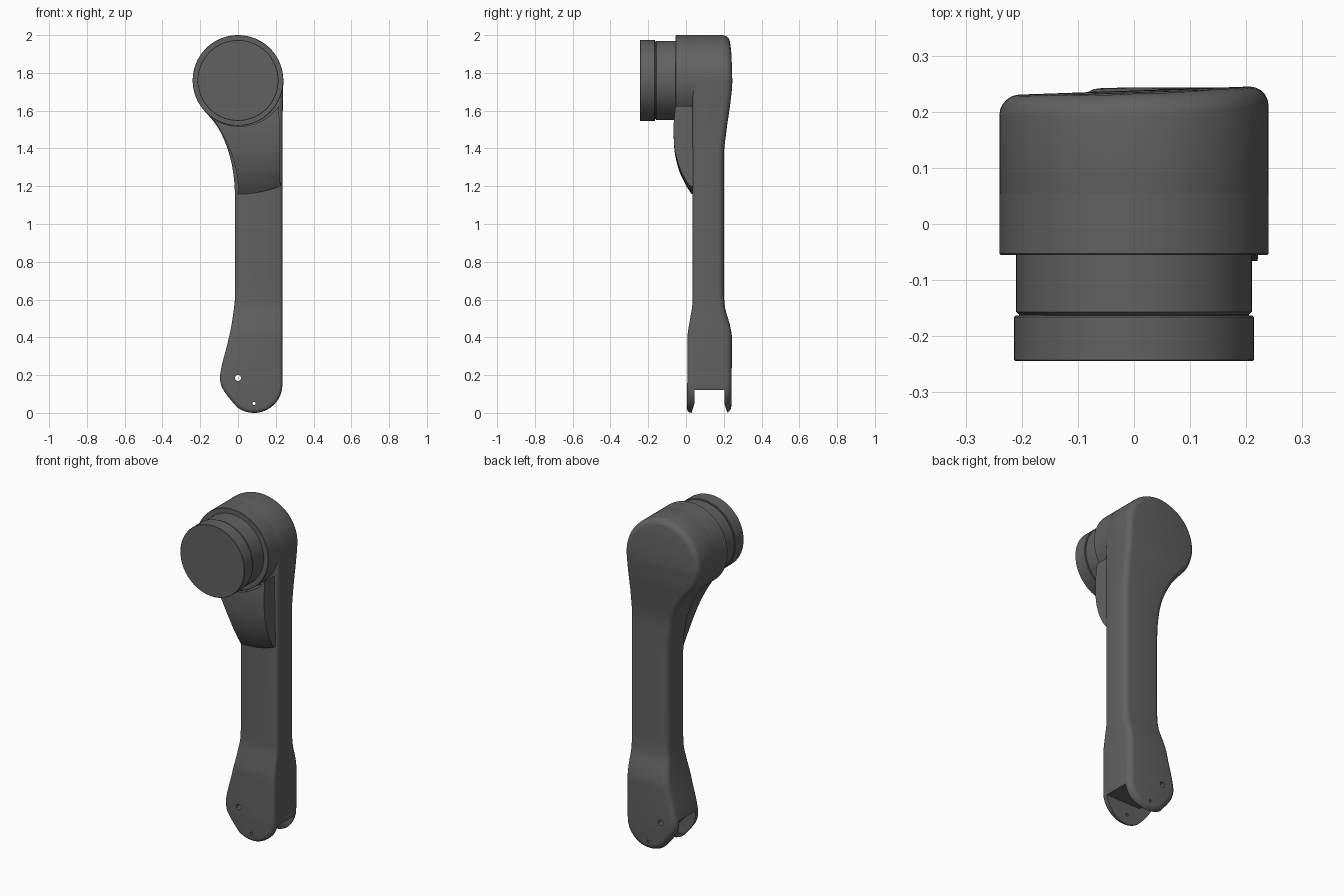
import bpy, bmesh, math
from mathutils import Vector

if "Cube" in bpy.data.objects:
    bpy.data.objects.remove(bpy.data.objects["Cube"])

HZ, R = 1.76, 0.24          # head centre height and radius
dark = bpy.data.materials.new("dark_grey")
dark.diffuse_color = (.12, .12, .12, 1)
dark.use_nodes = True
dark.node_tree.nodes["Principled BSDF"].inputs["Base Color"].default_value = dark.diffuse_color


def curve(pts):
    """Smooth function through (t, value) points."""
    n = len(pts)
    sec = [(pts[i+1][1]-pts[i][1]) / (pts[i+1][0]-pts[i][0]) for i in range(n-1)]
    m = [sec[0]] + [0 if a*b <= 0 else 2*a*b/(a+b) for a, b in zip(sec, sec[1:])] + [sec[-1]]

    def f(t):
        t = min(max(t, pts[0][0]), pts[-1][0])
        i = max(k for k in range(n-1) if pts[k][0] <= t)
        h = pts[i+1][0] - pts[i][0]
        s = (t - pts[i][0]) / h
        return (pts[i][1]*(2*s**3-3*s*s+1) + h*m[i]*(s**3-2*s*s+s)
                + pts[i+1][1]*(3*s*s-2*s**3) + h*m[i+1]*(s**3-s*s))
    return f


def make(name, verts, faces, smooth=True):
    me = bpy.data.meshes.new(name)
    me.from_pydata([tuple(v) for v in verts], [], faces)
    bm = bmesh.new()
    bm.from_mesh(me)
    bmesh.ops.recalc_face_normals(bm, faces=bm.faces)
    bm.to_mesh(me)
    bm.free()
    me.materials.append(dark)
    ob = bpy.data.objects.new(name, me)
    bpy.context.collection.objects.link(ob)
    if smooth:
        shade(ob)
    return ob


def activate(ob):
    bpy.ops.object.select_all(action='DESELECT')
    ob.select_set(True)
    bpy.context.view_layer.objects.active = ob


def shade(ob):
    activate(ob)
    bpy.ops.object.shade_smooth_by_angle(angle=math.radians(32))


def lathe(name, prof, x=0, z=HZ, n=64, smooth=True):
    """Revolve (radius, y) profile about a y-parallel axis, with flat end caps."""
    v = [(x + r*math.cos(2*math.pi*k/n), y, z + r*math.sin(2*math.pi*k/n))
         for r, y in prof for k in range(n)]
    f = [(j*n+k, j*n+(k+1) % n, (j+1)*n+(k+1) % n, (j+1)*n+k)
         for j in range(len(prof)-1) for k in range(n)]
    f += [tuple(range(n)), tuple(range((len(prof)-1)*n, len(prof)*n))]
    return make(name, v, f, smooth)


def prism(name, ring_a, ring_b):
    n = len(ring_a)
    f = [(i, (i+1) % n, n+(i+1) % n, n+i) for i in range(n)]
    return make(name, ring_a + ring_b, f + [tuple(range(n)), tuple(range(n, 2*n))], False)


# Arm outline and depth as functions of height
left_curve = curve([(.03, -.005), (.06, -.031), (.10, -.063), (.145, -.089), (.185, -.096),
                    (.23, -.09), (.37, -.055), (.48, -.032), (.62, -.016), (.8, -.015), (1.1, -.015),
                    (1.2, -.018), (1.3, -.03), (1.4, -.056), (1.5, -.1), (1.55, -.135), (1.6, -.179)])
front_y = curve([(0, .006), (.4, .008), (.5, .022), (.58, .034), (.7, .035), (2, .034)])
back_y = curve([(0, .24), (.4, .243), (.45, .236), (.57, .205), (.65, .2), (1.35, .2),
                (1.5, .215), (1.65, .236), (1.75, .245), (1.9, .24), (2, .228)])


def chord(z, c, r):
    return math.sqrt(max(r*r - (z-c)**2, 0))


def x_left(z):
    if z < .03:
        return .085 - chord(z, .15, .15)
    return left_curve(z) if z < 1.6 else -chord(z, HZ, R)


def x_right(z):
    if z < .15:
        return .085 + chord(z, .15, .15)
    if z < HZ:
        return .235 + .005*max(0, (z-1.5)/(HZ-1.5))
    return chord(z, HZ, R)


zs = [.15*(1-math.cos(math.pi/2*(.06+.94*k/14))) for k in range(14)]
zs += [.15 + 1.45*k/72 for k in range(72)]
zs += [HZ + R*math.sin(math.radians(-41.8 + 128.8*k/32)) for k in range(33)]
outline = [Vector((x_left(z), z)) for z in zs] + [Vector((x_right(z), z)) for z in reversed(zs)]
N = len(outline)
inward = []
for i in range(N):
    t = (outline[(i+1) % N] - outline[i-1]).normalized()
    inward.append(Vector((t.y, -t.x)))

# Arm: stacked outlines with rounded front and back edges
layers = []
for k in range(5):
    a = math.pi/2*k/4
    layers.append((.02*(1-math.sin(a)), .02*(1-math.cos(a)), 0))
for k in range(6):
    a = math.pi/2*k/5
    layers.append((.034*(1-math.cos(a)), .034*(1-math.sin(a)), 1))
verts = []
for inset, depth, is_back in layers:
    for p, d in zip(outline, inward):
        q = p + d*inset
        if is_back:
            lean = .014*min(1, max(0, (q.y-1.5)/.2))*max(0, -q.x/.2)
            y = back_y(q.y) - depth - lean
        else:
            y = front_y(q.y) + depth
        verts.append((q.x, y, q.y))
faces = [(j*N+i, j*N+(i+1) % N, (j+1)*N+(i+1) % N, (j+1)*N+i)
         for j in range(len(layers)-1) for i in range(N)]
for base in (0, (len(layers)-1)*N):
    faces += [(base+i, base+i+1, base+N-2-i, base+N-1-i) for i in range(N//2-1)]
arm = make("arm", verts, faces, False)

# Fork slot, flared tine tips and pin holes cut through the lower end
slot = [(-.2, .205), (-.07, .205), (0, .12), (.3, .12), (.3, -.1), (-.2, -.1)]
flare = [(.028, -.01), (.033, .012), (.046, .055), (.202, .055), (.215, .012), (.22, -.01)]
cutters = [prism("slot_cutter", [(x, .045, z) for x, z in slot], [(x, .203, z) for x, z in slot]),
           prism("tip_cutter", [(-.2, y, z) for y, z in flare], [(.3, y, z) for y, z in flare])]
for x, z, r in ((0, .185, .016), (.085, .05, .008)):
    cutters.append(lathe("hole_cutter", [(r, -.1), (r, .4)], x, z, 20, False))
for c in cutters:
    c.hide_render = True
    mod = arm.modifiers.new("cut", 'BOOLEAN')
    mod.operation, mod.solver, mod.object = 'DIFFERENCE', 'EXACT', c
    activate(arm)
    bpy.ops.object.modifier_apply(modifier=mod.name)
    bpy.data.objects.remove(c)
shade(arm)

# Head housing, collar with groove, and end cap
lathe("head_housing", [(.238, -.055), (R, -.053), (R, .0545)], n=96)
lathe("collar", [(.205, -.17), (.205, -.161), (.21, -.157), (.21, -.04)])
lathe("end_cap", [(.212, -.244), (.214, -.242), (.214, -.166), (.211, -.163)])

# Curved gusset under the head
gusset_y = curve([(1.155, .032), (1.2, .002), (1.3, -.042), (1.4, -.062), (1.5, -.066), (1.62, -.056)])
U, V = 16, 20
gv = []
for back in (0, 1):
    for j in range(V+1):
        for i in range(U+1):
            u, v = i/U, j/V
            a = math.radians(-122 + 88*u)
            top = Vector((.243*math.cos(a) + .016*u, HZ + .243*math.sin(a)))
            bot = Vector((.224*u, 1.158 + .042*u*u))
            p = bot.lerp(top, v)
            p.x += .14*v*(1-v)*(1-u)
            gv.append((p.x, .06 if back else gusset_y(p.y - .03*u**3*(1-v)), p.y))
W, H = U+1, (U+1)*(V+1)
gf = [(o+j*W+i, o+j*W+i+1, o+(j+1)*W+i+1, o+(j+1)*W+i)
      for o in (0, H) for j in range(V) for i in range(U)]
rim = ([i for i in range(U)] + [j*W+U for j in range(V)]
       + [V*W+i for i in range(U, 0, -1)] + [j*W for j in range(V, 0, -1)])
gf += [(a, b, H+b, H+a) for a, b in zip(rim, rim[1:]+rim[:1])]
gusset = make("gusset", gv, gf)
